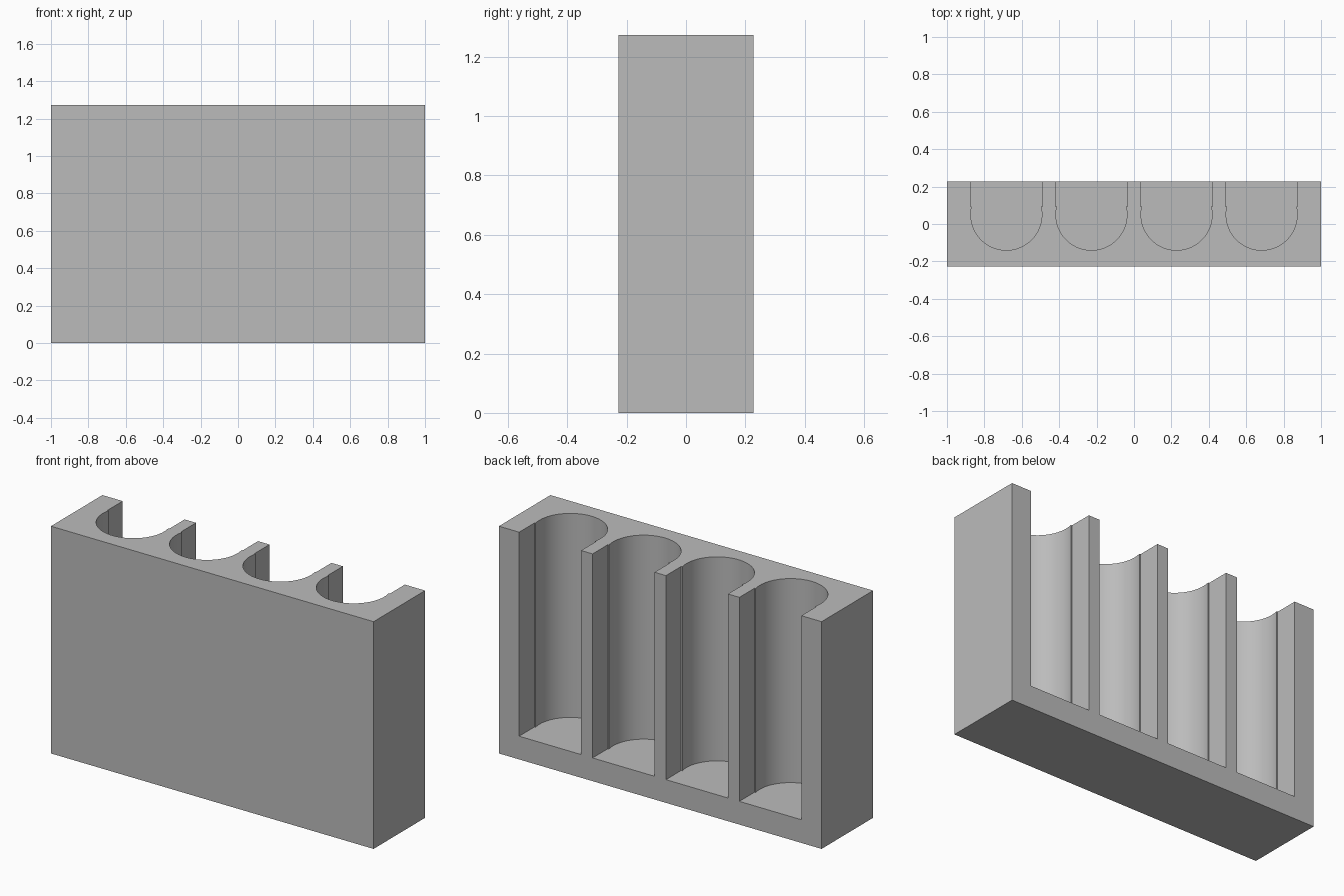
import bpy, bmesh, math

if "Cube" in bpy.data.objects:
    bpy.data.objects.remove(bpy.data.objects["Cube"], do_unlink=True)

HALF_DEPTH, HEIGHT, FLOOR = 0.228, 1.273, 0.13
PITCH, SLOT_HALF, RADIUS = 0.455, 0.192, 0.19
AXIS_Y, STEP_Y = 0.05, 0.093
ARC_STEPS = 64

grey = bpy.data.materials.new("plain grey")
grey.use_nodes = True
colour = (0.5, 0.5, 0.5, 1)
grey.diffuse_color = colour
grey.node_tree.nodes["Principled BSDF"].inputs["Base Color"].default_value = colour


def prism(name, outline, z0, z1):
    """Extrude a closed counter-clockwise outline from z0 to z1."""
    bm = bmesh.new()
    base = bm.faces.new([bm.verts.new((x, y, z0)) for x, y in outline])
    top = bmesh.ops.extrude_face_region(bm, geom=[base])["geom"]
    moved = [v for v in top if isinstance(v, bmesh.types.BMVert)]
    bmesh.ops.translate(bm, verts=moved, vec=(0, 0, z1 - z0))
    bmesh.ops.recalc_face_normals(bm, faces=bm.faces)
    mesh = bpy.data.meshes.new(name)
    bm.to_mesh(mesh)
    bm.free()
    mesh.materials.append(grey)
    obj = bpy.data.objects.new(name, mesh)
    bpy.context.collection.objects.link(obj)
    return obj


# Solid block
d = HALF_DEPTH
holder = prism("holder_block", [(-1, -d), (1, -d), (1, d), (-1, d)], 0, HEIGHT)

# Channel outline: round bore, small step, then a wider slot open at the back
lift = math.asin((STEP_Y - AXIS_Y) / RADIUS)
sweep = math.pi + 2 * lift
channel = []
for i in range(ARC_STEPS + 1):
    a = math.pi - lift + sweep * i / ARC_STEPS
    channel.append((RADIUS * math.cos(a), AXIS_Y + RADIUS * math.sin(a)))
channel += [(SLOT_HALF, STEP_Y), (SLOT_HALF, d + 0.1),
            (-SLOT_HALF, d + 0.1), (-SLOT_HALF, STEP_Y)]

# Cut four evenly spaced channels
bpy.context.view_layer.objects.active = holder
for n in range(4):
    cx = (n - 1.5) * PITCH
    cutter = prism("channel_cutter", [(x + cx, y) for x, y in channel], FLOOR, HEIGHT + 0.1)
    cutter.hide_render = True
    cut = holder.modifiers.new("channel", "BOOLEAN")
    cut.operation = "DIFFERENCE"
    cut.solver = "EXACT"
    cut.object = cutter
    bpy.ops.object.modifier_apply(modifier=cut.name)
    bpy.data.objects.remove(cutter, do_unlink=True)

# Smooth bores, sharp edges
bpy.ops.object.select_all(action="DESELECT")
holder.select_set(True)
bpy.ops.object.shade_smooth_by_angle(angle=math.radians(20))
